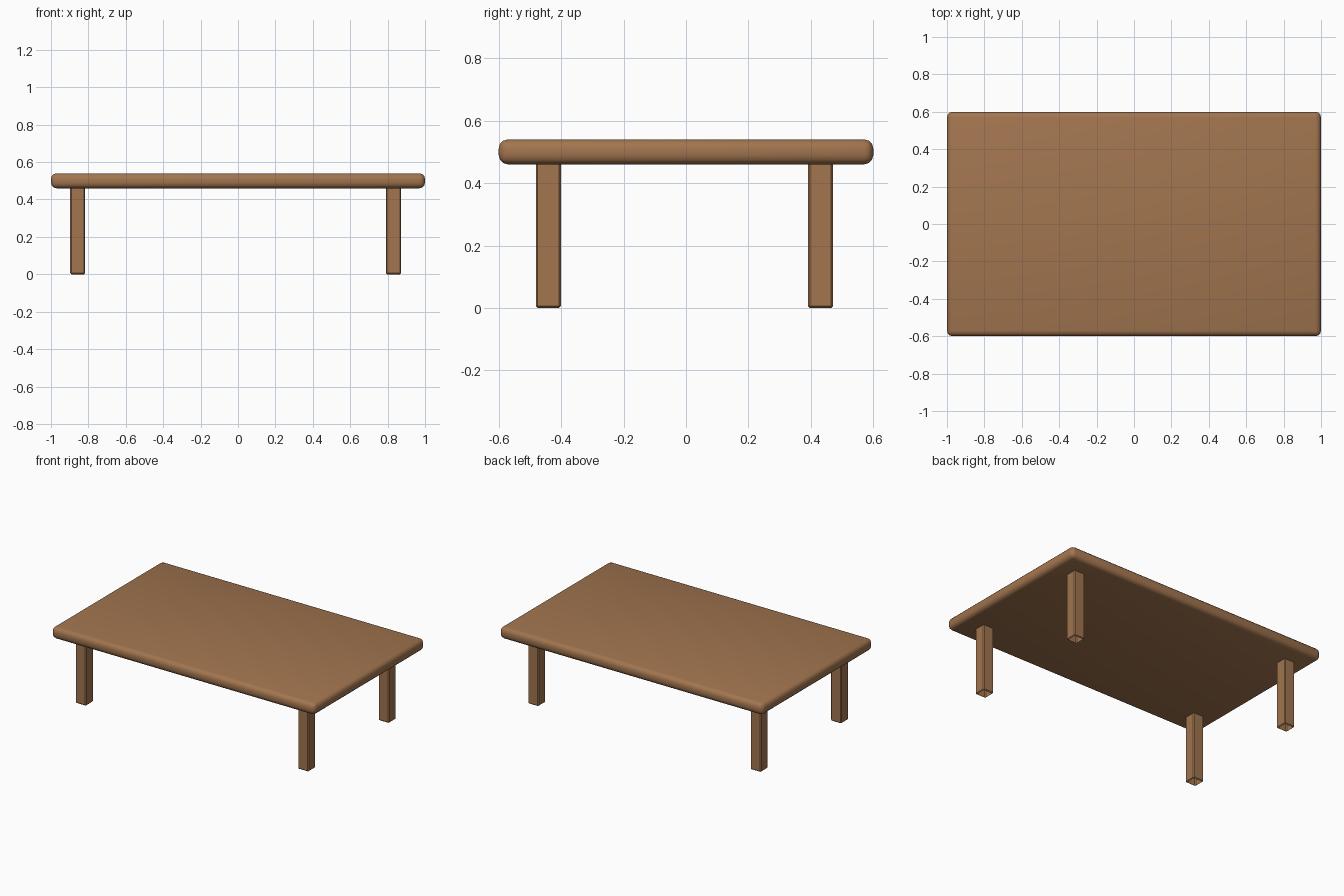
import bpy, bmesh

if "Cube" in bpy.data.objects:
    bpy.data.objects.remove(bpy.data.objects["Cube"])

wood = bpy.data.materials.new("warm brown wood")
wood.diffuse_color = (0.36, 0.178, 0.078, 1)
wood.use_nodes = True
wood.node_tree.nodes["Principled BSDF"].inputs["Base Color"].default_value = wood.diffuse_color


def box(name, center, size, bevel, segments, smooth=False, open_bottom=False):
    """Bevelled box, optionally without its bottom face."""
    bm = bmesh.new()
    bmesh.ops.create_cube(bm, size=1)
    bmesh.ops.scale(bm, vec=size, verts=bm.verts)
    bmesh.ops.bevel(bm, geom=bm.edges[:], offset=bevel, segments=segments,
                    profile=0.5, affect='EDGES')
    if open_bottom:
        bm.normal_update()
        bottom = [f for f in bm.faces if f.normal.z < -0.99]
        bmesh.ops.delete(bm, geom=bottom, context='FACES')
    for f in bm.faces:
        f.smooth = smooth
    mesh = bpy.data.meshes.new(name)
    bm.to_mesh(mesh)
    bm.free()
    mesh.materials.append(wood)
    obj = bpy.data.objects.new(name, mesh)
    obj.location = center
    bpy.context.collection.objects.link(obj)
    return obj


# Softly rounded slab
box("tabletop", (0, 0, 0.5), (2.0, 1.2, 0.08), 0.03, 3, smooth=True)

# Four square legs with crisp chamfers, set slightly off centre
for side, x in (("left", -0.857), ("right", 0.831)):
    for end, y in (("front", -0.441), ("back", 0.431)):
        box(f"{end}_{side}_leg", (x, y, 0.24), (0.08, 0.08, 0.48), 0.006, 1,
            open_bottom=True)
